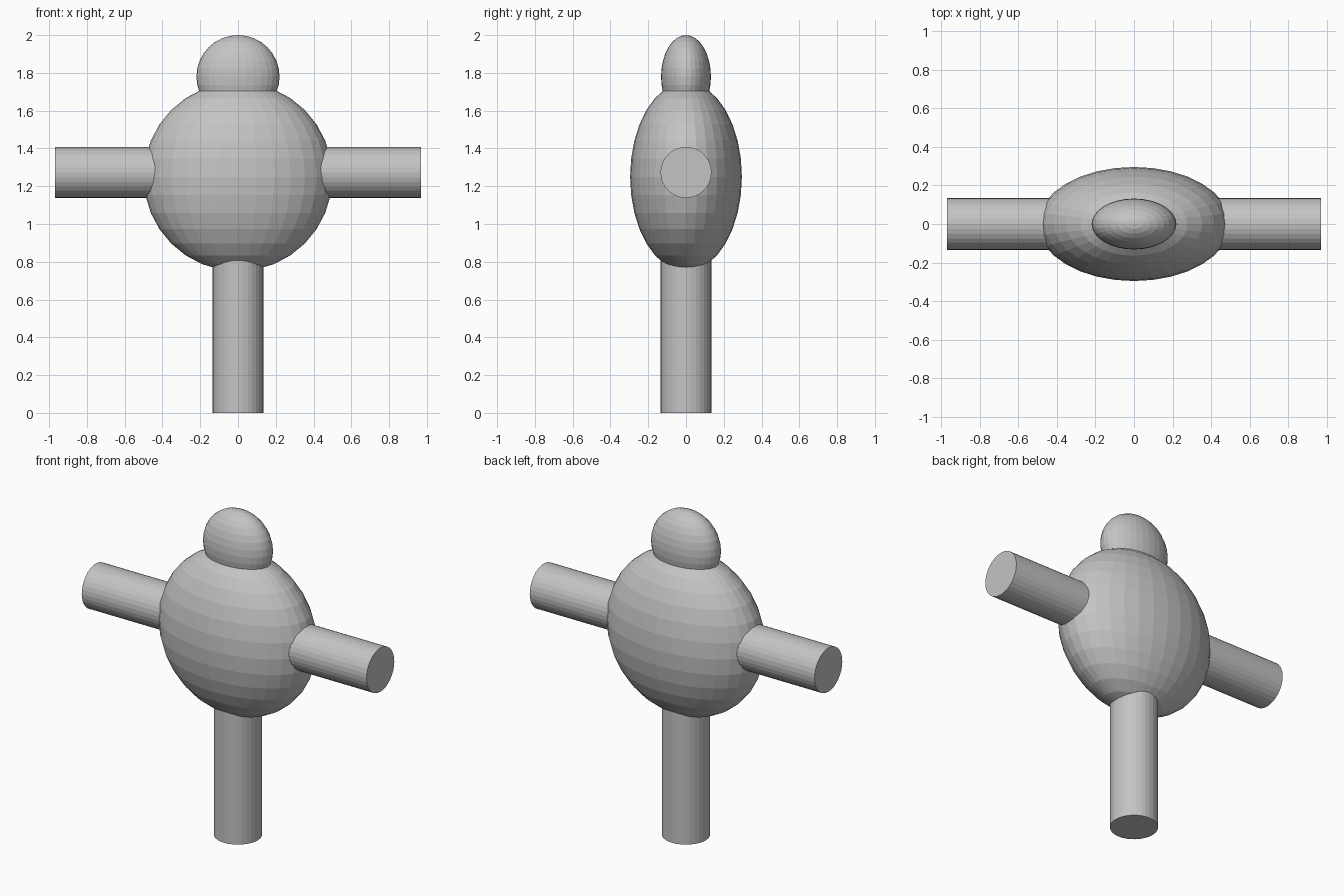
import bpy
import math

if "Cube" in bpy.data.objects:
    bpy.data.objects.remove(bpy.data.objects["Cube"])

grey = bpy.data.materials.new("plain grey")
grey.diffuse_color = (0.55, 0.55, 0.55, 1)
grey.use_nodes = True
grey.node_tree.nodes["Principled BSDF"].inputs["Base Color"].default_value = grey.diffuse_color


def finish(name):
    ob = bpy.context.object
    ob.name = name
    ob.data.materials.append(grey)
    return ob


def ellipsoid(name, z, radii):
    bpy.ops.mesh.primitive_uv_sphere_add(segments=32, ring_count=16, radius=1,
                                         location=(0, 0, z))
    ob = finish(name)
    ob.scale = radii
    bpy.ops.object.transform_apply(location=False, rotation=False, scale=True)


def rod(name, location, length, tilt=0):
    bpy.ops.mesh.primitive_cylinder_add(vertices=32, radius=0.135, depth=length,
                                        location=location, rotation=(0, tilt, 0))
    finish(name)


# Flattened body and head
ellipsoid("body", 1.25, (0.5, 0.296, 0.5))
ellipsoid("head", 1.78, (0.22, 0.132, 0.22))

# Single leg, its top hidden inside the body
rod("leg", (0, 0, 0.45), 0.9)

# Arms, inner ends hidden inside the body
for side, label in ((-1, "left"), (1, "right")):
    rod(label + "_arm", (side * 0.635, 0, 1.273), 0.67, side * math.pi / 2)
